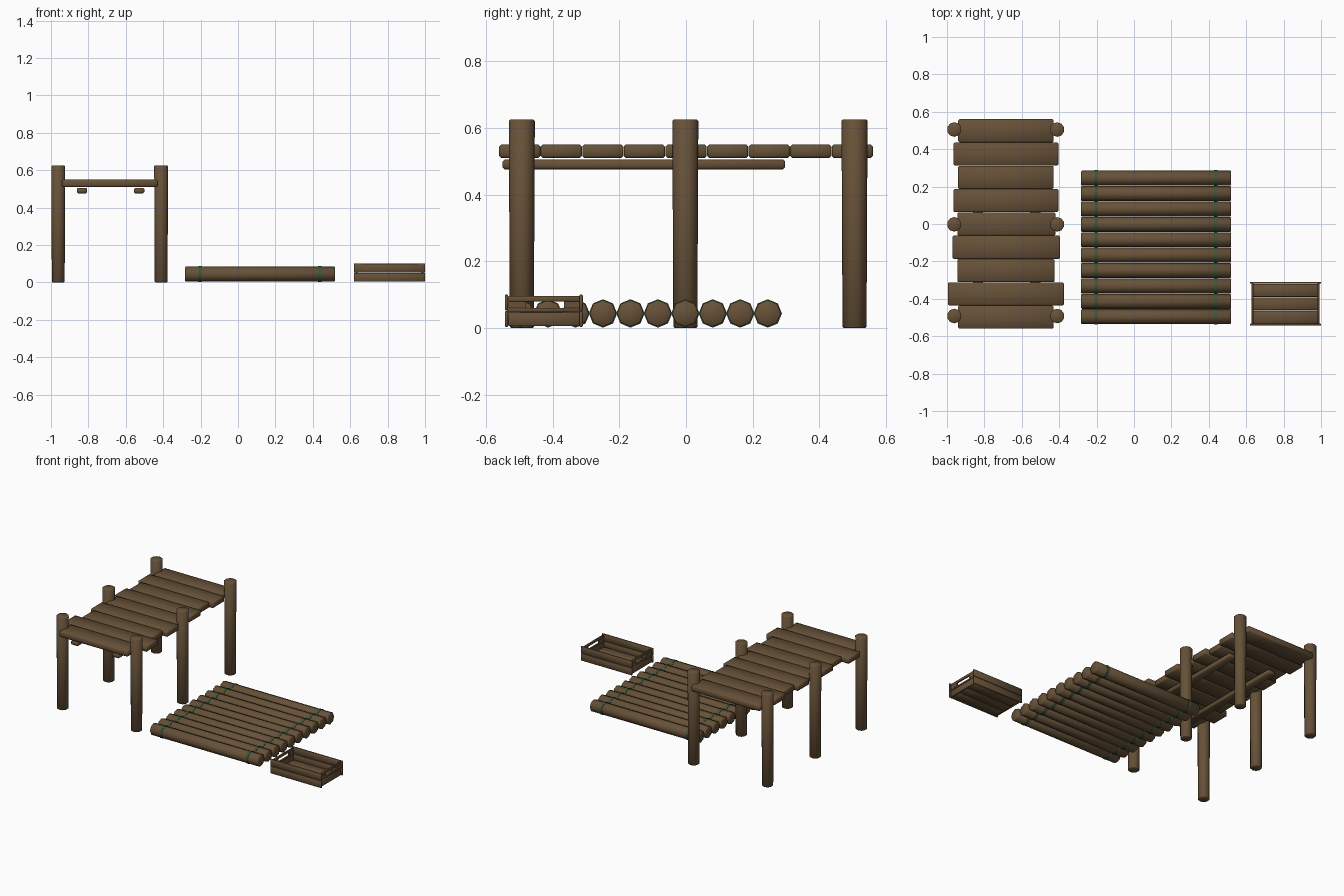
import bpy, bmesh, math
from mathutils import Matrix, Vector

if "Cube" in bpy.data.objects:
    bpy.data.objects.remove(bpy.data.objects["Cube"])


def material(name, rgb):
    m = bpy.data.materials.new(name)
    m.diffuse_color = (*rgb, 1)
    m.use_nodes = True
    m.node_tree.nodes["Principled BSDF"].inputs["Base Color"].default_value = m.diffuse_color
    return m


WOOD = material("brown wood", (0.135, 0.083, 0.040))
ROPE = material("green rope", (0.045, 0.090, 0.042))


def finish(bm, name, mat, bevel=0.0, smooth=True):
    if bevel:
        edges = [e for e in bm.edges if e.calc_face_angle(0) > math.radians(60)]
        bmesh.ops.bevel(bm, geom=edges, offset=bevel, segments=1, affect='EDGES')
    bmesh.ops.recalc_face_normals(bm, faces=bm.faces[:])
    me = bpy.data.meshes.new(name)
    bm.to_mesh(me)
    bm.free()
    me.materials.append(mat)
    ob = bpy.data.objects.new(name, me)
    bpy.context.collection.objects.link(ob)
    if smooth:
        bpy.ops.object.select_all(action='DESELECT')
        bpy.context.view_layer.objects.active = ob
        ob.select_set(True)
        bpy.ops.object.shade_smooth_by_angle(angle=math.radians(50))
    return ob


def box(name, x0, x1, y0, y1, z0, z1, bevel=0.004, smooth=True):
    bm = bmesh.new()
    size = Vector((x1 - x0, y1 - y0, z1 - z0))
    mid = Vector((x0 + x1, y0 + y1, z0 + z1)) / 2
    bmesh.ops.create_cube(bm, size=1, matrix=Matrix.Translation(mid) @ Matrix.Diagonal((*size, 1)))
    return finish(bm, name, WOOD, bevel, smooth)


def log(name, centre, r0, r1, length, sides, axis, mat=WOOD, bevel=0.004):
    bm = bmesh.new()
    rot = Matrix.Rotation(math.pi / 2, 4, 'Y') if axis == 'X' else Matrix()
    bmesh.ops.create_cone(bm, cap_ends=True, segments=sides, radius1=r0, radius2=r1,
                          depth=length, matrix=Matrix.Translation(centre) @ rot)
    return finish(bm, name, mat, bevel)


# --- dock: six posts, nine planks, two rails ---
for x in (-0.961, -0.411):
    for y in (-0.492, -0.002, 0.505):
        log("dock_post", (x, y, 0.3125), 0.036, 0.039, 0.625, 10, 'Z')

spans = [(-0.94, -0.43), (-0.995, -0.375), (-0.945, -0.425), (-0.97, -0.395), (-0.945, -0.42),
         (-0.965, -0.405), (-0.94, -0.43), (-0.965, -0.405), (-0.94, -0.43)]
for i, (x0, x1) in enumerate(spans):
    y0 = -0.56 + i * 0.1246
    box("dock_plank", x0, x1, y0, y0 + 0.1235, 0.51, 0.55, 0.006)

for x in (-0.834, -0.528):
    box("dock_rail", x - 0.027, x + 0.027, -0.55, 0.297, 0.476, 0.505, 0.006)

# --- raft: ten octagonal logs lashed by two ropes ---
for i in range(10):
    y = 0.245 - i * 0.0823
    log("raft_log", (0.118, y, 0.044), 0.04, 0.04, 0.802, 8, 'X')
    for x in (-0.203, 0.437):
        log("raft_rope", (x, y, 0.044), 0.0425, 0.0425, 0.018, 8, 'X', ROPE, 0)

# --- crate ---
X0, X1, Y0, Y1, T = 0.62, 1.0, -0.543, -0.309, 0.010
for y in (Y0, Y1 - T):
    for z in (0.004, 0.053):
        box("crate_side_slat", X0, X1, y, y + T, z, z + 0.047, 0.002)
for x in (X0 + 0.008, X1 - 0.008 - T):
    a, b = Y0 + T, Y1 - T
    box("crate_end_slat", x, x + T, a, b, 0.006, 0.048, 0.002)
    # upper end board is framed around a hand hole
    box("crate_handle_top", x, x + T, a, b, 0.080, 0.096, 0.001)
    box("crate_handle_bottom", x, x + T, a, b, 0.050, 0.060, 0.001)
    box("crate_handle_side", x, x + T, a, -0.480, 0.060, 0.080, 0)
    box("crate_handle_side", x, x + T, -0.365, b, 0.060, 0.080, 0)
for i in range(3):
    y = Y0 + T + i * 0.0715
    box("crate_floor_slat", X0 + 0.018, X1 - 0.018, y + 0.001, y + 0.0695, 0.006, 0.016, 0.002)
